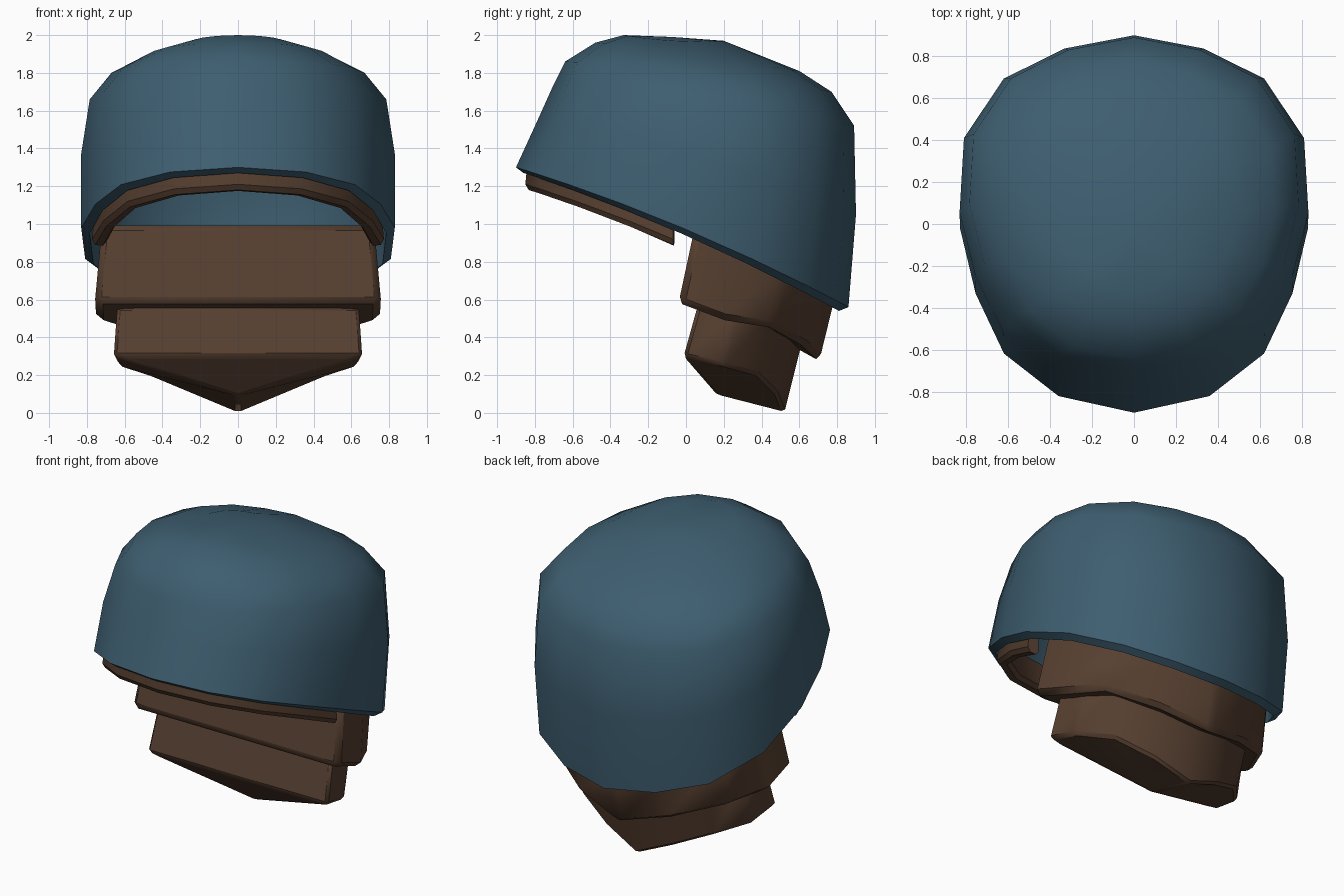
import bpy, bmesh, math

if "Cube" in bpy.data.objects:
    bpy.data.objects.remove(bpy.data.objects["Cube"])


def material(name, rgb):
    m = bpy.data.materials.new(name)
    m.diffuse_color = (*rgb, 1)
    m.use_nodes = True
    m.node_tree.nodes["Principled BSDF"].inputs["Base Color"].default_value = m.diffuse_color
    return m


BLUE = material("slate blue", (0.048, 0.112, 0.162))
BROWN = material("dark brown", (0.095, 0.051, 0.030))

# Half outline seen from above, front to back, as (x, y) in unit proportions
HALF = [(0, -1), (.434, -.91), (.747, -.68), (.91, -.355), (1, 0),
        (.975, .42), (.747, .755), (.4, .925), (0, 1)]


def mirrored(half):
    """Close a half loop that starts and ends on the centre line."""
    return half + [(-p[0], *p[1:]) for p in half[-2:0:-1]]


def ring(yf, zf, yb, zb, w, zs):
    """Outline fitted between a front, a back and a side height."""
    pts = []
    for u, v in HALF:
        z = zs + (zb - zf) / 2 * v + ((zf + zb) / 2 - zs) * v * v
        pts.append((w * u, (yf + yb) / 2 + (yb - yf) / 2 * v, z))
    return mirrored(pts)


def rim(y):
    return .98 - .417 * y - .068 * y * y


def loft(name, rings, mat, start=None, end=None, closed=True, bevel=0, angle=35):
    """Skin rings of points; start and end are cap centres or 'flat'."""
    bm = bmesh.new()
    vs = [[bm.verts.new(p) for p in r] for r in rings]
    n = len(vs[0])
    for a, b in zip(vs, vs[1:]):
        for i in range(n):
            j = (i + 1) % n
            bm.faces.new((a[i], a[j], b[j], b[i]))
    for loop, tip in ((vs[0], start), (vs[-1], end)):
        if tip == 'flat':
            bm.faces.new(loop)
        elif tip:
            c = bm.verts.new(tip)
            for i in range(n):
                bm.faces.new((loop[i], loop[(i + 1) % n], c))
    bmesh.ops.recalc_face_normals(bm, faces=bm.faces)
    me = bpy.data.meshes.new(name)
    bm.to_mesh(me)
    bm.free()
    me.materials.append(mat)
    ob = bpy.data.objects.new(name, me)
    bpy.context.collection.objects.link(ob)
    if bevel:
        mod = ob.modifiers.new("soft edges", 'BEVEL')
        mod.width, mod.segments = bevel, 1
        mod.limit_method, mod.angle_limit = 'ANGLE', math.radians(30)
    bpy.ops.object.select_all(action='DESELECT')
    ob.select_set(True)
    bpy.context.view_layer.objects.active = ob
    bpy.ops.object.shade_smooth_by_angle(angle=math.radians(angle))
    return ob


# Dome shell: outer skin from rim to crown, and an inner skin behind the rim
outer = [ring(-.90, 1.30, .86, .56, .83, .98),
         ring(-.79, 1.54, .90, 1.05, .832, 1.36),
         ring(-.70, 1.74, .89, 1.52, .785, 1.66),
         ring(-.64, 1.86, .77, 1.70, .67, 1.80),
         ring(-.48, 1.96, .60, 1.81, .49, 1.89),
         ring(-.33, 2.00, .20, 1.97, .25, 1.97)]
lip = ring(-.86, 1.27, .81, .54, .785, .95)
inner = [[(x * .93, y * .93, z - .06) for x, y, z in r] for r in outer[1:]]
loft("dome_shell", inner[::-1] + [lip] + outer, BLUE,
     start=(0, -.07, 1.93), end=(0, -.07, 1.99))

# Curved trim under the front rim, a chamfered bar following the outline
path = [(x, y) for x, y in HALF[:4]] + [(.985, -.08)]
path = [(-x, y) for x, y in path[:0:-1]] + path
sections = []
for u, v in path:
    x, y = .83 * u, .9 * v
    z = rim(y)
    sections.append([(x * s, y * s, z + dz) for s, dz in
                     ((.93, .05), (.945, -.09), (.925, -.12),
                      (.875, -.125), (.85, -.10), (.85, .05))])
loft("front_trim", sections, BROWN, start='flat', end='flat', angle=30)

# Neck band: flat front, rounded back, leaning backwards as it rises
band = [(.76, -.04, .58), (.755, .2, .49), (.63, .45, .45),
        (.33, .63, .35), (0, .715, .27)]


def d_loop(half):
    """Mirror a half that begins at a front corner and ends at the back."""
    return half + [(-x, y, z) for x, y, z in half[-2::-1]]


band_top = []
for x, y, z in band:
    y2 = y + .09
    band_top.append((x * .95, y2, rim(y2) + .04))
loft("neck_band", [d_loop(band), d_loop(band_top)], BROWN,
     start=(0, .3, .5), end=(0, .3, .9), bevel=.035)

# Lower block: same plan, smaller, with a keel-shaped underside
block = [(.66, -.012, .30), (.635, .2, .25), (.48, .38, .20),
         (.24, .48, .10), (0, .52, 0)]
tops = [(.64, .06, .56), (.63, .27, .56), (.50, .48, .56),
        (.26, .58, .52), (0, .64, .48)]
loft("lower_block", [d_loop(block), d_loop(tops)], BROWN,
     start=(0, .17, .09), end=(0, .3, .56), bevel=.018)
